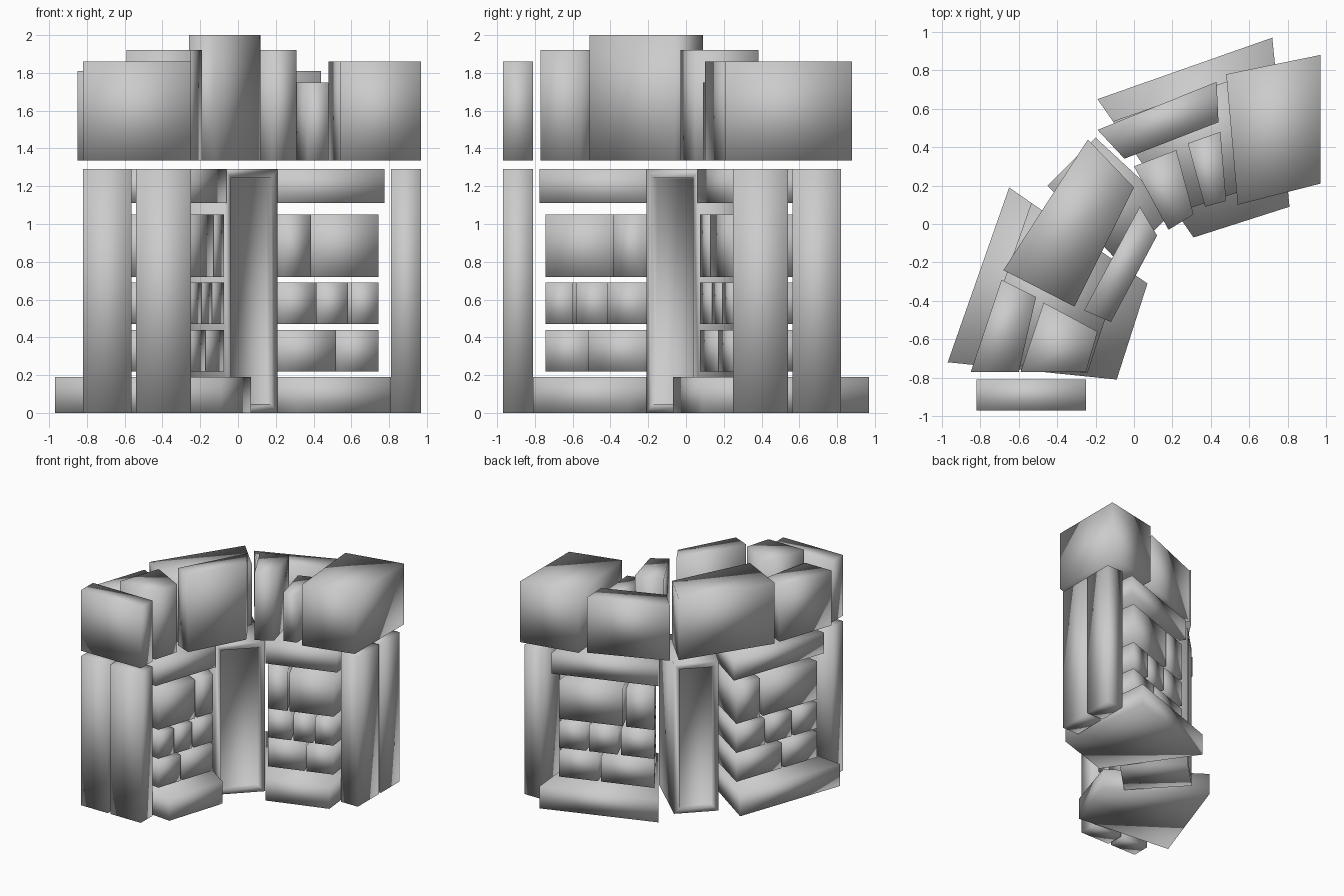
import bpy, bmesh
from mathutils import Vector

if "Cube" in bpy.data.objects:
    bpy.data.objects.remove(bpy.data.objects["Cube"])


def prism(name, plan, z0, z1):
    """Solid block from a four-point plan outline, softly shaded."""
    bm = bmesh.new()
    lo = [bm.verts.new((x, y, z0)) for x, y in plan]
    hi = [bm.verts.new((x, y, z1)) for x, y in plan]
    bm.faces.new(lo)
    bm.faces.new(hi)
    n = len(plan)
    for i in range(n):
        j = (i + 1) % n
        bm.faces.new((lo[i], lo[j], hi[j], hi[i]))
    bmesh.ops.recalc_face_normals(bm, faces=bm.faces[:])
    me = bpy.data.meshes.new(name)
    bm.to_mesh(me)
    bm.free()
    for p in me.polygons:
        p.use_smooth = True
    ob = bpy.data.objects.new(name, me)
    bpy.context.collection.objects.link(ob)
    return ob


def both(name, plan, z0, z1):
    """Block in the left wing plus its twin across the diagonal."""
    prism("left_" + name, plan, z0, z1)
    prism("right_" + name, [(-y, -x) for x, y in plan], z0, z1)


# Wing wall footprint: u runs corner -> end, t runs outside -> inside
OUT0, OUT1 = Vector((-0.65, 0.19)), Vector((-0.97, -0.72))
IN0, IN1 = Vector((0.07, -0.31)), Vector((-0.09, -0.81))


def wing(u0, u1, t0, t1):
    def at(u, t):
        return tuple(OUT0.lerp(OUT1, u).lerp(IN0.lerp(IN1, u), t))
    return [at(u0, t0), at(u1, t0), at(u1, t1), at(u0, t1)]


# Base slabs and lintels
both("base", wing(0, 1, 0, 1), 0, 0.19)
both("lintel", wing(0, 0.97, 0.16, 0.82), 1.11, 1.29)

# Stone courses between base and lintel
courses = [
    (0.22, 0.44, (0.02, 0.54, 0.93)),
    (0.47, 0.69, (0.02, 0.36, 0.65, 0.93)),
    (0.72, 1.05, (0.02, 0.31, 0.93)),
]
for r, (z0, z1, cuts) in enumerate(courses):
    for i, (a, b) in enumerate(zip(cuts, cuts[1:])):
        both(f"stone_{r}_{i}", wing(a + 0.015, b - 0.015, 0.18, 0.81), z0, z1)

# End pillars
for i, (x0, x1) in enumerate([(-0.82, -0.565), (-0.54, -0.25)]):
    both(f"end_pillar_{i}", [(x0, -0.97), (x1, -0.97), (x1, -0.81), (x0, -0.81)], 0, 1.29)

# Corner pillar with a recessed panel inside and outside
corner = prism("corner_pillar", [(-0.07, -0.21), (0.21, 0.07), (-0.20, 0.45), (-0.45, 0.20)], 0, 1.29)
bm = bmesh.new()
bm.from_mesh(corner.data)
diag = Vector((1, -1, 0)).normalized()
panels = [f for f in bm.faces if abs(f.normal.dot(diag)) > 0.95]
bmesh.ops.inset_individual(bm, faces=panels, thickness=0.065)
bmesh.ops.inset_individual(bm, faces=panels, thickness=0.005, depth=-0.03)
for f in bm.faces:
    f.smooth = True
bm.to_mesh(corner.data)
bm.free()

# Battlement blocks of uneven height
tops = [
    ("end_merlon", 1.86, [(-0.82, -0.97), (-0.25, -0.97), (-0.25, -0.81), (-0.82, -0.81)]),
    ("left_outer_merlon", 1.81, [(-0.85, -0.77), (-0.60, -0.77), (-0.51, -0.38), (-0.69, -0.29)]),
    ("left_inner_merlon", 1.92, [(-0.59, -0.77), (-0.25, -0.77), (-0.19, -0.56), (-0.47, -0.41)]),
    ("corner_outer_merlon", 1.86, [(-0.68, -0.24), (-0.31, -0.43), (0.0, 0.19), (-0.24, 0.44)]),
    ("corner_inner_merlon", 2.0, [(-0.26, -0.45), (-0.12, -0.51), (0.12, -0.06), (0.03, 0.09)]),
    ("right_inner_merlon", 1.92, [(0.0, 0.30), (0.18, -0.03), (0.31, 0.05), (0.22, 0.385)]),
    ("right_small_merlon", 1.75, [(0.28, 0.42), (0.37, 0.09), (0.48, 0.12), (0.45, 0.48)]),
    ("right_outer_merlon", 1.81, [(-0.19, 0.49), (-0.05, 0.34), (0.44, 0.53), (0.43, 0.74)]),
    ("right_end_merlon", 1.86, [(0.48, 0.78), (0.54, 0.10), (0.97, 0.21), (0.97, 0.88)]),
]
for name, top, plan in tops:
    prism(name, plan, 1.335, top)
